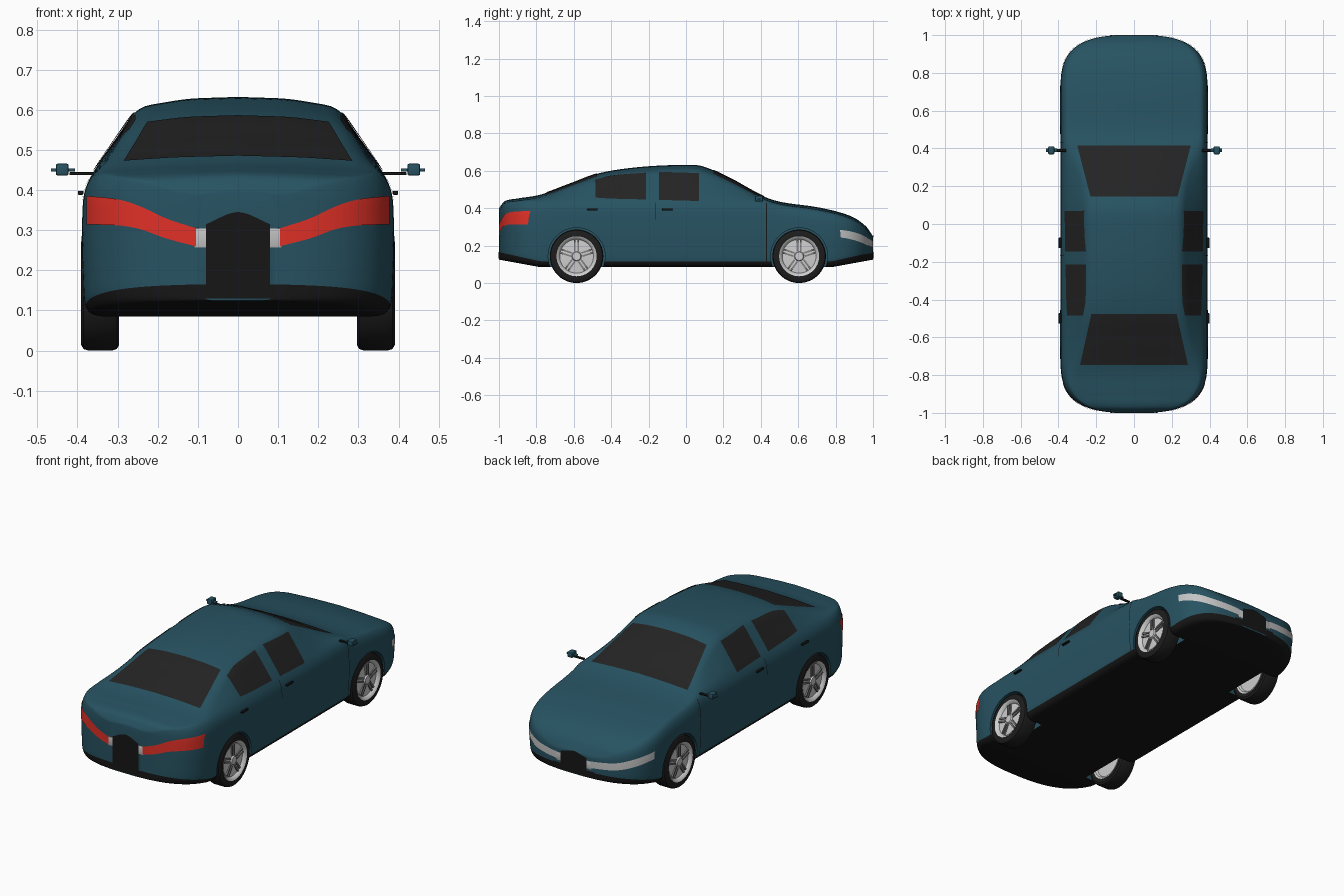
import bpy, bmesh, math
from mathutils import Vector, Matrix
from mathutils.bvhtree import BVHTree

if "Cube" in bpy.data.objects:
    bpy.data.objects.remove(bpy.data.objects["Cube"])


def material(name, *rgb):
    m = bpy.data.materials.new(name)
    m.use_nodes = True
    color = (*rgb, 1)
    m.diffuse_color = color
    m.node_tree.nodes["Principled BSDF"].inputs["Base Color"].default_value = color
    return m


PAINT = material("teal paint", .02, .085, .12)
TRIM = material("black trim", .008, .008, .008)
GLASS = material("dark glass", .017, .017, .017)
RUBBER = material("tyre rubber", .012, .012, .012)
RED = material("red lamp", .75, .03, .02)
LAMP = material("headlamp grey", .55, .55, .55)
METAL = material("rim silver", .62, .62, .62)
SPOKE = material("spoke grey", .22, .22, .22)


def make(name, bm, *mats, mirror=False, angle=35):
    """Turn a bmesh into a shaded object, optionally mirrored left to right."""
    me = bpy.data.meshes.new(name)
    bm.to_mesh(me)
    bm.free()
    ob = bpy.data.objects.new(name, me)
    bpy.context.collection.objects.link(ob)
    for m in mats:
        me.materials.append(m)
    if mirror:
        ob.modifiers.new("Mirror", 'MIRROR').use_mirror_merge = False
    shade(ob, angle)
    return ob


def shade(ob, angle=35):
    bpy.ops.object.select_all(action='DESELECT')
    ob.select_set(True)
    bpy.context.view_layer.objects.active = ob
    bpy.ops.object.shade_smooth_by_angle(angle=math.radians(angle))


def smooth_curve(keys, y):
    """Hermite curve through (position, value...) keys."""
    i = max(0, min(len(keys) - 2, sum(k[0] <= y for k in keys) - 1))

    def slope(j, c):
        a, b = keys[max(j - 1, 0)], keys[min(j + 1, len(keys) - 1)]
        return (b[c] - a[c]) / (b[0] - a[0])
    a, b = keys[i], keys[i + 1]
    h = b[0] - a[0]
    u = (y - a[0]) / h
    s = u * u * (3 - 2 * u)
    return [a[c] * (1 - s) + b[c] * s + h * u * (1 - u)
            * ((1 - u) * slope(i, c) - u * slope(i + 1, c)) for c in range(1, len(a))]


# Body: rounded cross-sections lofted from tail to nose
# position, roof height, roof half width
PROFILE = [(-1, .40, .34), (-.97, .437, .34), (-.9, .452, .34), (-.78, .472, .32),
           (-.62, .53, .285), (-.46, .588, .262), (-.25, .62, .25), (0, .632, .25),
           (.09, .624, .25), (.235, .56, .265), (.4, .47, .31), (.5, .435, .33),
           (.72, .402, .33), (.88, .358, .33), (.96, .305, .33), (1, .25, .33)]
STEPS = 5


def section(y):
    top, roof = smooth_curve(PROFILE, y)
    u = max(0, (abs(y) - .7) / .3)
    w = .39 * (1 - u ** 3) ** (1 / 3)
    k = w / .39
    end = max(0, (abs(y) - .78) / .22)
    floor, sill = .085 + .04 * end, .11 + .05 * end
    belt = min(.44, top - .018)
    edge = top - .012 - .07 * max(0, top - .45)
    pts = [(0, top), (roof * k * .5, top - .004), (roof * k, edge), (w - .025 * k, belt),
           (w - .004 * k, belt - .15 * (belt - sill)), (w, (belt + sill) / 2),
           (w - .006 * k, sill), (w - .03 * k, floor), (0, floor)]
    pts = [Vector((x, y, z)) for x, z in pts]
    ring = [pts[0]]
    for a, p, b in zip(pts, pts[1:], pts[2:]):
        la, lb = (a - p).length, (b - p).length
        a = p + (a - p) * min(.45, .035 / la)
        b = p + (b - p) * min(.45, .035 / lb)
        for i in range(STEPS):
            t = i / (STEPS - 1)
            ring.append(a * (1 - t) ** 2 + p * 2 * t * (1 - t) + b * t * t)
    ring.append(pts[-1])
    return ring + [Vector((-p.x, p.y, p.z)) for p in ring[-2:0:-1]]


bm = bmesh.new()
STATIONS = 110
rings = [[bm.verts.new(p) for p in section(.9985 * math.sin(math.pi * (i / STATIONS - .5)))]
         for i in range(STATIONS + 1)]
n = len(rings[0])
sill_row = 1 + 5 * STEPS + STEPS // 2
for r0, r1 in zip(rings, rings[1:]):
    for j in range(n):
        f = bm.faces.new((r0[j], r0[(j + 1) % n], r1[(j + 1) % n], r1[j]))
        f.material_index = int(min(j, n - 1 - j) >= sill_row)
bm.faces.new(rings[0])
bm.faces.new(rings[-1])
bmesh.ops.recalc_face_normals(bm, faces=bm.faces)
bm.normal_update()
surface = BVHTree.FromBMesh(bm)
body = make("body", bm, PAINT, TRIM)

# Wheel arches cut out of the body
AXLES = (-.585, .605)
bm = bmesh.new()
for y in AXLES:
    for s in (1, -1):
        bmesh.ops.create_cone(bm, cap_ends=True, segments=64, radius1=.152, radius2=.152, depth=.24,
                              matrix=Matrix.Translation((s * .39, y, .143))
                              @ Matrix.Rotation(math.pi / 2, 4, 'Y'))
cutter = make("arch_cutter", bm, PAINT, TRIM)
cutter.hide_render = True
cut = body.modifiers.new("Arches", 'BOOLEAN')
cut.operation, cut.solver, cut.object = 'DIFFERENCE', 'EXACT', cutter
bpy.context.view_layer.objects.active = body
bpy.ops.object.modifier_apply(modifier="Arches")
bpy.data.objects.remove(cutter)
shade(body)


def patch(name, mat, axis, side, strip, mirror=False, cols=36, rows=10):
    """Thin skin laid on the body; strip holds (along, low, high) outline points."""
    bm = bmesh.new()
    ray = Vector([-side if a == axis else 0 for a in "xyz"])
    grid = []
    for i in range(cols + 1):
        a = strip[0][0] + (strip[-1][0] - strip[0][0]) * i / cols
        lo, hi = smooth_curve(strip, a)
        col = []
        for j in range(rows + 1):
            v = lo + (hi - lo) * j / rows
            start = Vector({"x": (0, a, v), "y": (a, 0, v), "z": (v, a, 0)}[axis]) - ray * 2
            hit = surface.ray_cast(start, ray)
            if hit[0] is None:
                hit = surface.find_nearest(start + ray)
            col.append(bm.verts.new(hit[0] + hit[1] * .003))
        grid.append(col)
    for c0, c1 in zip(grid, grid[1:]):
        for j in range(rows):
            bm.faces.new((c0[j], c1[j], c1[j + 1], c0[j + 1]))
    bm.normal_update()
    if sum(f.normal.dot(ray) for f in bm.faces) > 0:
        bmesh.ops.reverse_faces(bm, faces=bm.faces)
    return make(name, bm, mat, mirror=mirror)


# Windows
patch("windscreen", GLASS, "z", 1, [(.145, -.23, .23), (.415, -.3, .3)], rows=24)
patch("rear_window", GLASS, "z", 1, [(-.745, -.285, .285), (-.475, -.225, .225)], rows=24)
patch("rear_side_window", GLASS, "x", 1,
      [(-.485, .455, .55), (-.4, .45, .572), (-.215, .445, .588)], True)
patch("front_side_window", GLASS, "x", 1, [(-.145, .443, .592), (.07, .437, .586)], True)

# Lamps, grilles and bumper centres
patch("tail_lamp", RED, "y", -1, [(.105, .26, .305), (.18, .28, .33), (.244, .303, .36),
                                  (.3, .312, .377), (.374, .314, .385)], True, cols=60)
patch("headlamp", LAMP, "y", 1, [(.105, .185, .222), (.25, .2, .24), (.33, .222, .265),
                                 (.379, .243, .284)], True, cols=60)
patch("rear_panel", TRIM, "y", -1, [(-.08, .15, .315), (0, .15, .345), (.08, .15, .315)])
patch("grille", TRIM, "y", 1, [(-.08, .14, .235), (0, .14, .252), (.08, .14, .235)])
for s, end in ((-1, "rear"), (1, "front")):
    patch(end + "_bumper_centre", TRIM, "y", s, [(-.13, .13, .165), (.13, .13, .165)])


def box(bm, center, size):
    m = Matrix.Translation(center) @ Matrix.Diagonal((*size, 1))
    return bmesh.ops.create_cube(bm, size=1, matrix=m)["verts"]


def block(name, mat, center, size, mirror=False, bevel=.003):
    bm = bmesh.new()
    box(bm, center, size)
    bmesh.ops.bevel(bm, geom=bm.edges[:], offset=bevel, segments=2, affect='EDGES', profile=.5)
    return make(name, bm, mat, mirror=mirror)


block("rear_plate", LAMP, (0, -.996, .281), (.22, .008, .049))
block("front_plate", LAMP, (0, .996, .198), (.22, .008, .046))

# Door seams and handles
for label, y, low, high in (("rear", -.165, .34, .43), ("front", .43, .11, .425)):
    patch(label + "_door_seam", TRIM, "x", 1,
          [(y - .002, low, high), (y + .002, low, high)], True, cols=1, rows=24)
for label, y in (("rear", -.5), ("front", -.1)):
    block(label + "_door_handle", TRIM, (.392, y, .393), (.014, .056, .01), True)

# Door mirrors
block("mirror_arm", TRIM, (.39, .39, .441), (.06, .016, .007), True, .002)
block("mirror_stalk", PAINT, (.436, .39, .45), (.06, .018, .008), True, .002)
block("mirror_head", PAINT, (.438, .39, .451), (.032, .042, .03), True, .005)


def lathe(name, mat, y, profile):
    """Revolve (radius, x) points about an axle."""
    bm = bmesh.new()
    vs = [bm.verts.new((x, y, .143 + r)) for r, x in profile]
    es = [bm.edges.new(p) for p in zip(vs, vs[1:])]
    bmesh.ops.spin(bm, geom=vs + es, cent=(0, y, .143), axis=(1, 0, 0),
                   angle=math.tau, steps=56)
    bmesh.ops.remove_doubles(bm, verts=bm.verts, dist=.0001)
    bmesh.ops.recalc_face_normals(bm, faces=bm.faces)
    return make(name, bm, mat, mirror=True)


# Wheels
for label, y in zip(("rear", "front"), AXLES):
    lathe(label + "_tyre", RUBBER, y, [(.1, .3), (.128, .296), (.139, .302), (.143, .315),
                                       (.143, .372), (.139, .385), (.128, .391), (.107, .39),
                                       (.1, .38), (.1, .3)])
    lathe(label + "_rim", METAL, y, [(0, .386), (.022, .386), (.026, .378), (.09, .374),
                                     (.097, .386), (.107, .391), (.108, .297), (.098, .3),
                                     (.09, .312), (0, .308)])
    bm = bmesh.new()
    for i in range(5):
        turn = Matrix.Rotation(math.tau * i / 5, 3, 'X')
        for side in (-1, 1):
            vs = box(bm, (.378, side * .009, .058), (.01, .009, .058))
            bmesh.ops.rotate(bm, verts=vs, cent=(0, 0, 0), matrix=turn)
    bmesh.ops.translate(bm, verts=bm.verts, vec=(0, y, .143))
    make(label + "_spokes", bm, SPOKE, mirror=True)
